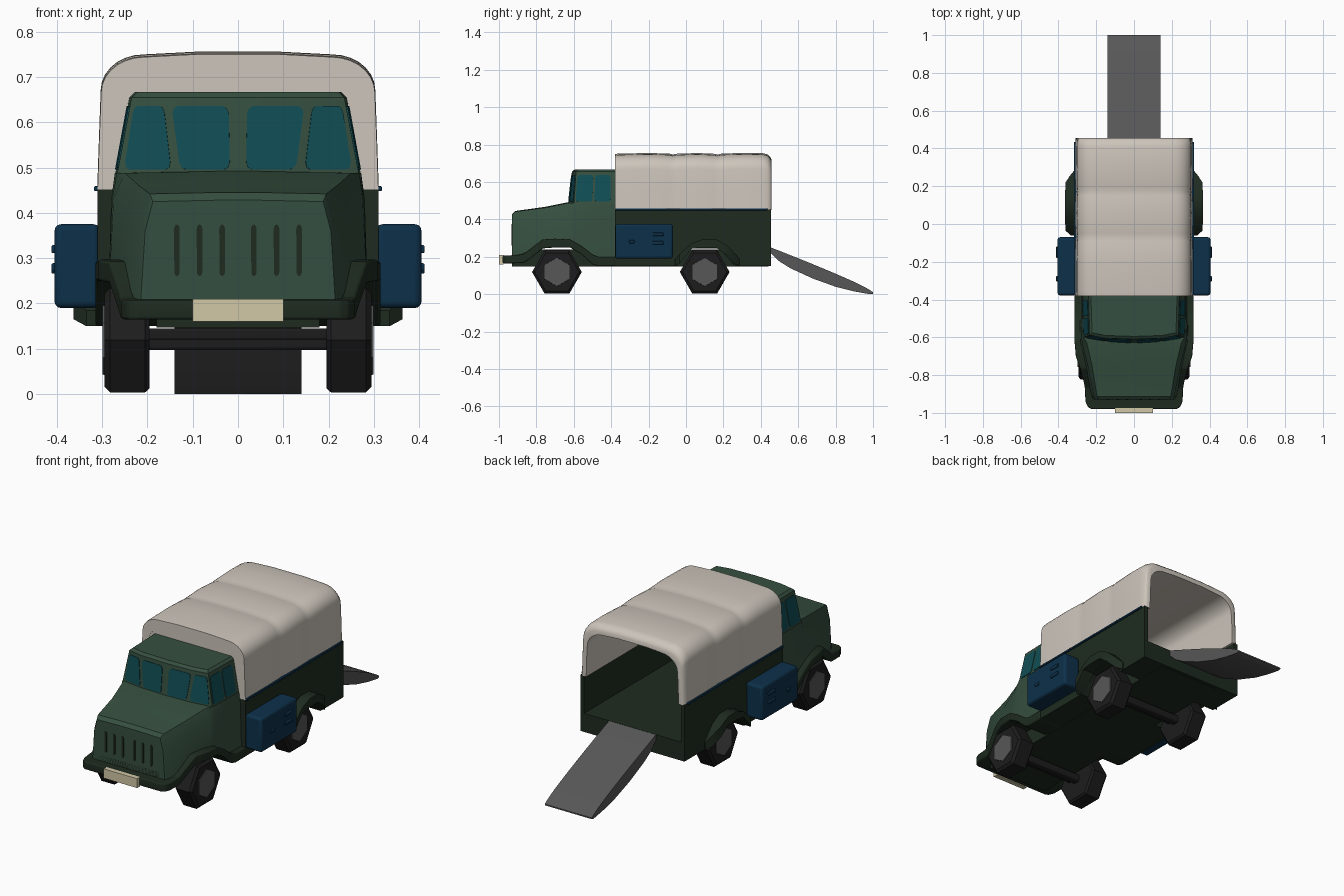
import bpy, bmesh, math
from mathutils import Vector as V

if "Cube" in bpy.data.objects:
    bpy.data.objects.remove(bpy.data.objects["Cube"])


def mat(name, r, g, b):
    m = bpy.data.materials.new(name)
    m.diffuse_color = (r, g, b, 1)
    m.use_nodes = True
    m.node_tree.nodes["Principled BSDF"].inputs["Base Color"].default_value = m.diffuse_color
    return m


GREEN = mat("cab green", .036, .078, .05)
DARK = mat("dark green", .013, .024, .014)
TARP = mat("canvas", .61, .56, .50)
BLUE = mat("locker blue", .004, .03, .068)
GLASS = mat("window teal", .005, .075, .09)
GREY = mat("ramp grey", .095, .095, .095)
BLACK = mat("tyre black", .012, .012, .012)
CREAM = mat("plate cream", .64, .58, .39)


def loft(name, rings, m, bevel=0, angle=35):
    """Skin a list of equal-length closed rings and cap both ends."""
    bm = bmesh.new()
    vs = [[bm.verts.new(p) for p in r] for r in rings]
    n = len(vs[0])
    for a, b in zip(vs, vs[1:]):
        for i in range(n):
            j = (i + 1) % n
            bm.faces.new((a[i], a[j], b[j], b[i]))
    bm.faces.new(vs[0])
    bm.faces.new(vs[-1])
    bmesh.ops.recalc_face_normals(bm, faces=bm.faces)
    me = bpy.data.meshes.new(name)
    bm.to_mesh(me)
    bm.free()
    ob = bpy.data.objects.new(name, me)
    bpy.context.collection.objects.link(ob)
    me.materials.append(m)
    if bevel:
        mod = ob.modifiers.new("bevel", 'BEVEL')
        mod.width, mod.segments = bevel, 3
    bpy.ops.object.select_all(action='DESELECT')
    ob.select_set(True)
    bpy.context.view_layer.objects.active = ob
    bpy.ops.object.shade_smooth_by_angle(angle=math.radians(angle))
    return ob


def box(name, x0, x1, y0, y1, z0, z1, m, bevel=0):
    return loft(name, [[(x0, y0, z), (x1, y0, z), (x1, y1, z), (x0, y1, z)]
                       for z in (z0, z1)], m, bevel)


def band(name, stations, m, bevel=0):
    """Solid strip along y; each station is y, low z, high z, x from, x to."""
    return loft(name, [[(a, y, l), (b, y, l), (b, y, h), (a, y, h)]
                       for y, l, h, a, b in stations], m, bevel)


def mirror_half(half):
    return half + [(-x, z) for x, z in reversed(half)]


# Hood and lower cab: cross-sections from nose to rear wall
hood = [(-.93, [(.215, .2), (.205, .36), (.188, .425), (.05, .428)]),
        (-.912, [(.225, .2), (.213, .375), (.195, .442), (.05, .445)]),
        (-.75, [(.255, .27), (.245, .40), (.222, .463), (.05, .468)]),
        (-.63, [(.283, .27), (.275, .43), (.25, .488), (.05, .492)]),
        (-.60, [(.285, .26), (.278, .43), (.268, .488), (.05, .492)]),
        (-.48, [(.287, .18), (.28, .43), (.272, .488), (.05, .492)]),
        (-.38, [(.287, .18), (.28, .43), (.272, .488), (.05, .492)])]
loft("cab_body", [[(x, y, z) for x, z in mirror_half(h)] for y, h in hood], GREEN, 0, 25)

# Cab top with slightly bowed windscreen
LOW = [(0, -.63), (.135, -.622), (.268, -.60), (.272, -.38)]
TOP = [(0, -.61), (.16, -.604), (.235, -.588), (.24, -.38)]
ROOF = [(0, -.595), (.15, -.59), (.222, -.575), (.228, -.38)]


def plan(pts, z):
    return [(x, y, z) for x, y in pts] + [(-x, y, z) for x, y in reversed(pts[1:])]


loft("cab_top", [plan(LOW, .48), plan(TOP, .655), plan(ROOF, .667)], GREEN, 0, 15)


# Windows: thin rounded plates laid on the cab facets
def window(name, facet, s, u0, u1, v0=.09, v1=.89):
    def corner(p, z):
        return V((p[0] * s, p[1], z))
    a, b = corner(LOW[facet], .48), corner(LOW[facet + 1], .48)
    c, d = corner(TOP[facet], .655), corner(TOP[facet + 1], .655)
    n = (b - a).cross(c - a).normalized()
    if n.dot(a + b - V((0, -.9, 1))) < 0:
        n = -n
    pts = []
    quad = [(u0, v0), (u1, v0), (u1, v1), (u0, v1)]
    for i, q in enumerate(quad):
        prev, nxt = quad[i - 1], quad[(i + 1) % 4]
        for o, t in ((prev, .11), (None, .035), (nxt, .11)):
            if o is None:
                o = tuple((prev[k] + nxt[k]) / 2 for k in (0, 1))
                t = .07
            u, v = (q[k] + (o[k] - q[k]) * t for k in (0, 1))
            pts.append(a.lerp(b, u).lerp(c.lerp(d, u), v))
    loft(name, [[p - n * .003 for p in pts], [p + n * .003 for p in pts]], GLASS)


for s, side in ((1, "right"), (-1, "left")):
    window("windscreen_" + side, 0, s, .13, .93)
    window("corner_window_" + side, 1, s, .08, .89)
    window("door_window_" + side, 2, s, .04, .45)
    window("rear_cab_window_" + side, 2, s, .5, .89)

# Grille slots
for i in range(6):
    cx = (-.135, -.085, -.035, .035, .085, .135)[i]
    pts = []
    for k in range(12):
        t = math.pi * k / 11 * 2
        pts.append((cx + .0065 * math.cos(t + .285),
                    .3175 + math.copysign(.045, math.sin(t + .285)) + .012 * math.sin(t + .285)))
    pts.pop()
    loft("grille_slot", [[(x, y, z) for x, z in pts] for y in (-.928, -.933)], DARK)

# Bumper sweeping into the front fenders
fender = [(-.98, .165, .208, .225), (-.968, .165, .208, .245), (-.94, .165, .208, .257),
          (-.87, .167, .213, .26), (-.84, .185, .235, .265), (-.765, .245, .293, .285),
          (-.70, .25, .297, .308), (-.62, .25, .292, .315), (-.56, .215, .258, .315),
          (-.50, .16, .212, .315), (-.47, .15, .2, .315), (-.378, .15, .2, .315)]
band("front_fender", [(y, l, h, -x, x) for y, l, h, x in fender], DARK, .006)
box("number_plate", -.1, .1, -1, -.975, .16, .21, CREAM)
box("chassis", -.18, .18, -.93, .44, .147, .24, DARK)

# Cargo bed: floor with wheel arches, then walls
side = [(-.38, .15), (-.05, .15), (.02, .245), (.18, .245), (.26, .15),
        (.455, .15), (.455, .25), (-.38, .25)]
loft("cargo_floor", [[(x, y, z) for y, z in side] for x in (-.31, .31)], DARK)
for s in (-1, 1):
    a, b = sorted((s * .288, s * .31))
    box("cargo_side", a, b, -.38, .455, .249, .452, DARK)
    # canvas rope rail
    a, b = sorted((s * .30, s * .318))
    box("canvas_rail", a, b, -.378, .435, .448, .459, BLUE, .003)
    # rear fender flare
    flare = [(-.06, .15, .185, .335), (-.035, .165, .215, .363), (.03, .243, .272, .365),
             (.09, .25, .295, .365), (.16, .25, .295, .365), (.22, .205, .262, .362),
             (.255, .165, .225, .34), (.285, .15, .19, .315)]
    band("rear_fender", [(y, l, h, *sorted((s * .295, s * x))) for y, l, h, x in flare], DARK)
    # side locker with latches
    a, b = sorted((s * .305, s * .405))
    box("side_locker", a, b, -.378, -.07, .19, .375, BLUE, .014)
    a, b = sorted((s * .40, s * .412))
    for y, z, w in ((-.15, .275, .03), (-.15, .32, .03), (-.29, .28, .014)):
        box("locker_latch", a, b, y - w, y + w, z - .009, z + .009, BLUE, .004)
box("cargo_front_wall", -.3, .3, -.38, -.355, .249, .452, DARK)


# Canvas cover: rounded arch shell with soft sags between the hoops
def arch(w, h):
    pts = [(w, .45), (w * .988, .56), (w * .975, h - .085)]
    for k in range(1, 8):
        t = math.pi / 2 * k / 7
        pts.append((w * .975 - .095 * (1 - math.cos(t)), h - .085 + .079 * math.sin(t)))
    return mirror_half(pts + [(w * .3, h)])


hoops = [(-.38, .31, .750), (-.36, .311, .752), (-.2, .311, .755), (-.09, .309, .752),
         (-.07, .307, .747), (-.05, .309, .751), (.06, .311, .755), (.15, .309, .751),
         (.17, .307, .747), (.19, .309, .752), (.32, .311, .756), (.41, .311, .754),
         (.435, .309, .748), (.45, .304, .735), (.456, .297, .722)]
shell = []
for y, w, h in hoops:
    inner = arch(.275, .705)
    shell.append([(x, y, z) for x, z in arch(w, h) + inner[::-1]])
loft("canvas_cover", shell, TARP, 0, 50)
loft("canvas_front", [[(x, y, z) for x, z in arch(.295, .735)] for y in (-.379, -.36)], TARP)


# Hexagonal wheels, hubs and axles
def hexring(x, y, r, turn=0):
    return [(x, y + r * math.cos(math.pi / 3 * k + turn),
             .119 + r * math.sin(math.pi / 3 * k + turn)) for k in range(6)]


for cy, end in ((-.69, "front"), (.10, "rear")):
    for s in (-1, 1):
        loft(end + "_tyre", [hexring(s * x, cy, r) for x, r in
             ((.195, .122), (.205, .133), (.283, .133), (.295, .118))], BLACK)
        loft(end + "_hub", [hexring(s * x, cy, r, math.pi / 6) for x, r in
             ((.28, .08), (.299, .076))], GREY)
    box(end + "_axle", -.2, .2, cy - .02, cy + .02, .097, .138, BLACK, .008)
    box(end + "_axle_rod", -.2, .2, cy - .06, cy - .04, .12, .145, BLACK, .005)

# Loading ramp with curved underside
ramp = [(.453, .22, .25), (.5, .175, .232), (.56, .138, .208), (.68, .083, .16),
        (.8, .04, .11), (.9, .015, .066), (.96, .004, .036), (.99, 0, .018), (1, .003, .01)]
band("loading_ramp", [(y, l, h, -.14, .14) for y, l, h in ramp], GREY)
